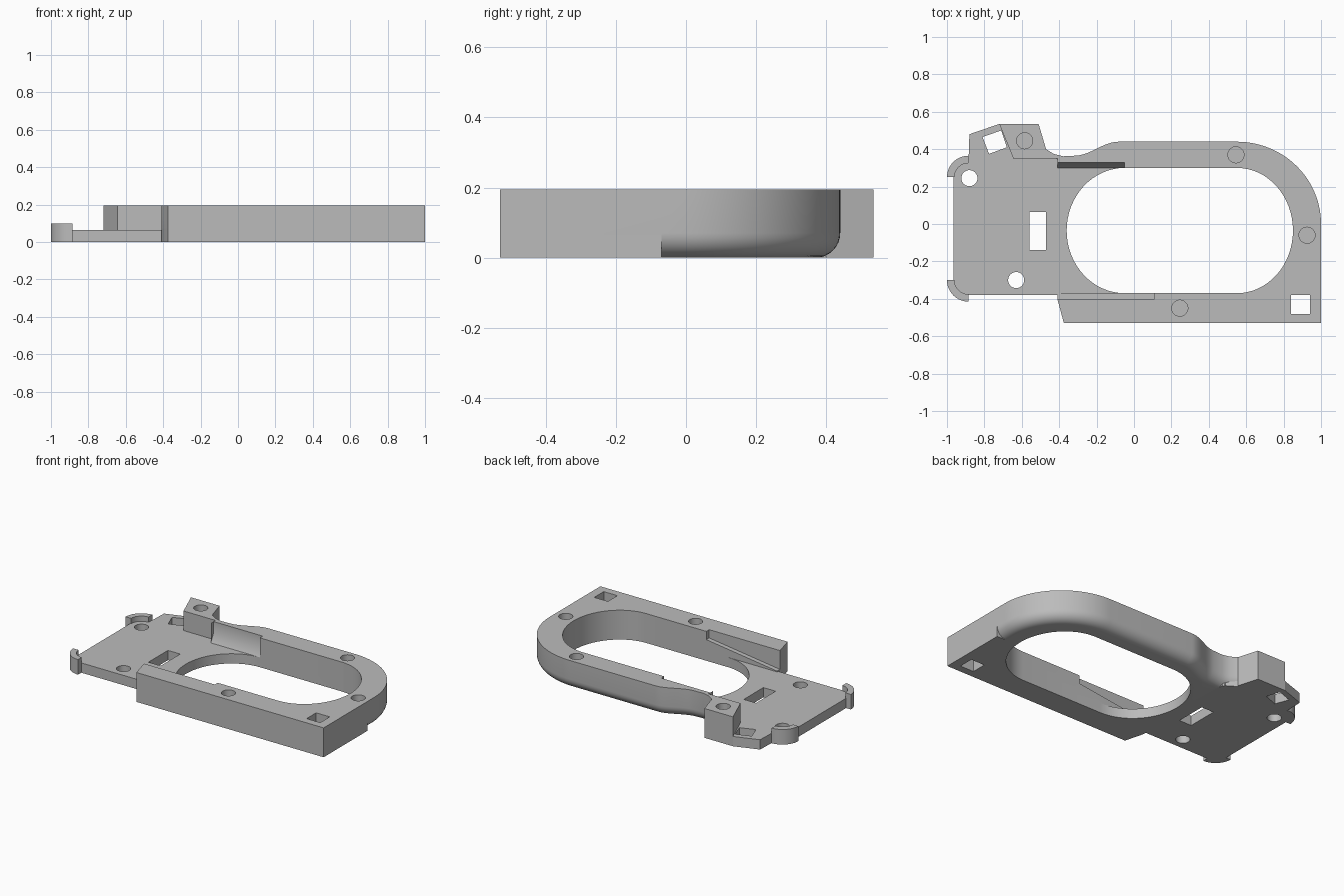
import bpy, bmesh
from math import sin, cos, pi, radians
from mathutils import Vector

if "Cube" in bpy.data.objects:
    bpy.data.objects.remove(bpy.data.objects["Cube"], do_unlink=True)

grey = bpy.data.materials.new("plain grey")
grey.use_nodes = True
colour = (0.5, 0.5, 0.5, 1)
grey.diffuse_color = colour
grey.node_tree.nodes["Principled BSDF"].inputs["Base Color"].default_value = colour

H, PLATE, HOOK, FILLET = 0.195, 0.065, 0.10, 0.07


def arc(cx, cy, rx, ry, a, b, n=16):
    angles = [radians(a + (b - a) * i / n) for i in range(n + 1)]
    return [(cx + rx * cos(t), cy + ry * sin(t)) for t in angles]


def loft(name, rings):
    """Closed solid through a stack of rings with equal point counts."""
    bm = bmesh.new()
    rows = [[bm.verts.new(p) for p in ring] for ring in rings]
    n = len(rows[0])
    for low, high in zip(rows, rows[1:]):
        for i in range(n):
            j = (i + 1) % n
            bm.faces.new((low[i], low[j], high[j], high[i]))
    bm.faces.new(rows[0][::-1])
    bm.faces.new(rows[-1])
    bmesh.ops.remove_doubles(bm, verts=bm.verts, dist=1e-5)
    bmesh.ops.recalc_face_normals(bm, faces=bm.faces)
    mesh = bpy.data.meshes.new(name)
    bm.to_mesh(mesh)
    bm.free()
    mesh.materials.append(grey)
    ob = bpy.data.objects.new(name, mesh)
    bpy.context.collection.objects.link(ob)
    return ob


def prism(name, outline, z0, z1):
    return loft(name, [[(x, y, z) for x, y in outline] for z in (z0, z1)])


def box(name, x0, x1, y0, y1, z0, z1):
    return prism(name, [(x0, y0), (x1, y0), (x1, y1), (x0, y1)], z0, z1)


def combine(target, tool, operation):
    mod = target.modifiers.new(operation, 'BOOLEAN')
    mod.operation, mod.solver, mod.object = operation, 'EXACT', tool
    bpy.context.view_layer.objects.active = target
    bpy.ops.object.modifier_apply(modifier=mod.name)
    bpy.data.objects.remove(tool, do_unlink=True)


# Raised frame: the curved back side has a rounded lower edge
swoop = []
for i in range(17):
    t = i / 16
    swoop.append((-0.08 - 0.24 * t, 0.44 - 0.075 * (1 - cos(pi * t)) / 2))
rounded = [(1, -0.07)] + arc(0.55, 0, 0.45, 0.44, 0, 90, 28) + swoop
rounded += [(-0.38, 0.362), (-0.43, 0.375), (-0.47, 0.40)]
front = [(-0.41, -0.40), (-0.375, -0.53), (1, -0.53), (1, -0.07)]
post = [(-0.47, 0.40), (-0.51, 0.535), (-0.72, 0.535), (-0.645, 0.35), (-0.41, 0.35)]


def inset_path(path, d):
    out = []
    for i, p in enumerate(path):
        a, b = path[max(i - 1, 0)], path[min(i + 1, len(path) - 1)]
        t = (Vector(b) - Vector(a)).normalized()
        out.append((p[0] - t.y * d, p[1] + t.x * d))
    return out


rings = []
for k in range(9):
    a = pi / 2 * k / 8
    edge = inset_path(rounded, FILLET * (1 - sin(a)))
    z = FILLET * (1 - cos(a))
    rings.append([(x, y, z) for x, y in front + edge + post])
rings.append([(x, y, H) for x, y in front + rounded + post])
body = loft("camera_frame_body", rings)
body.name = "frame_body"

# Low floor at the left end of the frame
combine(body, box("floor_cut", -0.5, -0.05, -0.37, 0.30, PLATE, 0.3), 'DIFFERENCE')

# Thin mounting plate
plate = arc(-0.885, -0.30, 0.08, 0.08, 180, 270, 8)
plate += [(-0.40, -0.38), (-0.38, 0.0), (-0.40, 0.34), (-0.6, 0.48),
          (-0.72, 0.535), (-0.88, 0.48)]
plate += arc(-0.885, 0.25, 0.08, 0.08, 90, 180, 8)
combine(body, prism("plate", plate, 0, PLATE), 'UNION')

# Curved corner hooks
for y, a in ((0.25, 90), (-0.30, 180)):
    hook = arc(-0.885, y, 0.115, 0.115, a, a + 90, 14)
    hook += arc(-0.885, y, 0.075, 0.075, a + 90, a, 14)
    combine(body, prism("hook", hook, 0, HOOK), 'UNION')

# Main oval opening
oval = arc(0.55, -0.035, 0.30, 0.335, -90, 90, 32)
oval += arc(-0.05, -0.035, 0.31, 0.335, 90, 270, 32)
combine(body, prism("oval_cut", oval, -0.1, 0.3), 'DIFFERENCE')

# Ramped ledge in the front rail
ramp = [(-0.45, PLATE), (0.11, 0.14), (0.11, 0.3), (-0.45, 0.3)]
combine(body, loft("front_ledge_cut", [[(x, y, z) for x, z in ramp]
                                       for y in (-0.40, -0.3)]), 'DIFFERENCE')

# Steep ledge in the back rail
slope = [(0.25, PLATE), (0.30, PLATE), (0.33, 0.12), (0.33, 0.3), (0.25, 0.3)]
combine(body, loft("back_ledge_cut", [[(x, y, z) for y, z in slope]
                                      for x in (-0.41, -0.05)]), 'DIFFERENCE')

# Blind screw holes in the frame, through holes in the plate
holes = [(-0.585, 0.445, 0.08), (0.545, 0.37, 0.08), (0.925, -0.06, 0.08),
         (0.245, -0.45, 0.08), (-0.88, 0.245, -0.1), (-0.63, -0.30, -0.1)]
for x, y, z in holes:
    circle = arc(x, y, 0.043, 0.043, 0, 360, 32)[:-1]
    combine(body, prism("round_hole", circle, z, 0.3), 'DIFFERENCE')

# Rectangular openings
combine(body, box("slot", -0.56, -0.47, -0.14, 0.065, -0.1, 0.3), 'DIFFERENCE')
combine(body, box("square_hole", 0.84, 0.94, -0.48, -0.38, -0.1, 0.3), 'DIFFERENCE')
tilted = [(-0.81, 0.465), (-0.775, 0.375), (-0.68, 0.41), (-0.71, 0.50)]
combine(body, prism("tilted_hole", tilted, -0.1, 0.3), 'DIFFERENCE')

# Smooth shading with crisp edges
bpy.ops.object.select_all(action='DESELECT')
body.select_set(True)
bpy.context.view_layer.objects.active = body
bpy.ops.object.shade_smooth_by_angle(angle=radians(30))
